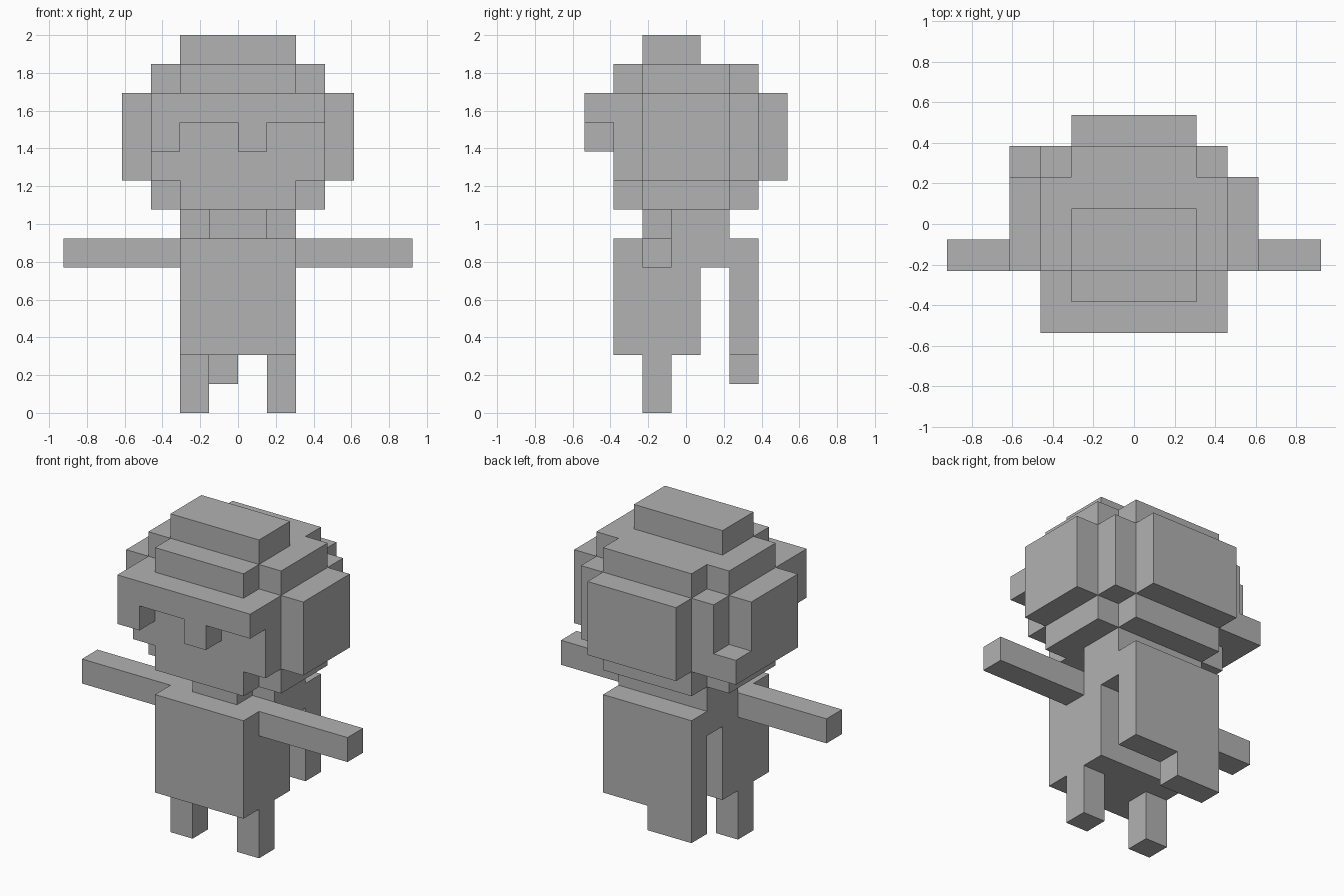
import bpy, bmesh, math
from mathutils import Vector

if "Cube" in bpy.data.objects:
    bpy.data.objects.remove(bpy.data.objects["Cube"])

U = 2 / 13                      # size of one block
SHIFT = Vector((0, -3.5, 0))    # block rows run 0..7 front to back

grey = bpy.data.materials.new("plain grey")
grey.diffuse_color = (0.445, 0.445, 0.445, 1)
grey.use_nodes = True
grey.node_tree.nodes["Principled BSDF"].inputs["Base Color"].default_value = grey.diffuse_color

# each part: boxes as (x0, x1, y0, y1, z0, z1) in block units
PARTS = {
    "left_leg": [(-2, -1, 2, 3, 0, 2)],
    "right_leg": [(1, 2, 2, 3, 0, 2)],
    "torso": [(-2, 2, 1, 4, 2, 6)],
    "left_arm": [(-6, -2, 2, 3, 5, 6)],
    "right_arm": [(2, 6, 2, 3, 5, 6)],
    "neck": [(-1, 1, 2, 3, 6, 7)],
    # collar behind the neck, hanging panel and its longer corner
    "cape": [(-2, 2, 3, 5, 6, 7), (-2, 2, 4, 5, 5, 6),
             (-2, 2, 5, 6, 2, 6), (-2, 0, 5, 6, 1, 2)],
    # stepped chin, wide middle, stepped crown
    "head": [(-3, 3, 2, 5, 7, 8), (-2, 2, 1, 6, 7, 8),
             (-3, 3, 1, 6, 8, 11),
             (-3, 3, 2, 5, 11, 12), (-2, 2, 1, 6, 11, 12)],
    "left_side_hair": [(-4, -3, 2, 5, 8, 11), (-4, -3, 5, 6, 8, 9)],
    "right_side_hair": [(3, 4, 2, 5, 8, 11)],
    "back_hair": [(-2, 2, 6, 7, 8, 11)],
    # brow band with two hanging locks
    "fringe": [(-3, 3, 0, 1, 10, 11), (-3, -2, 0, 1, 9, 10), (0, 1, 0, 1, 9, 10)],
    "top_hair": [(-2, 2, 2, 4, 12, 13)],
}


def cells_of(boxes):
    return {(x, y, z) for a, b, c, d, e, f in boxes
            for x in range(a, b) for y in range(c, d) for z in range(e, f)}


def build(name, cells, solid):
    """Make the exposed skin of a group of blocks."""
    bm = bmesh.new()
    for cell in sorted(cells):
        centre = Vector(cell) + Vector((0.5, 0.5, 0.5)) + SHIFT
        for axis in range(3):
            for sign in (-1, 1):
                near = list(cell)
                near[axis] += sign
                if tuple(near) in solid:
                    continue
                n, u, v = Vector(), Vector(), Vector()
                n[axis] = sign * 0.5
                u[(axis + 1) % 3] = 0.5
                v[(axis + 2) % 3] = 0.5 * sign
                bm.faces.new([bm.verts.new((centre + n + u * i + v * j) * U)
                              for i, j in ((-1, -1), (1, -1), (1, 1), (-1, 1))])
    bmesh.ops.remove_doubles(bm, verts=bm.verts[:], dist=1e-4)
    bmesh.ops.dissolve_limit(bm, angle_limit=math.radians(1),
                             verts=bm.verts[:], edges=bm.edges[:])
    mesh = bpy.data.meshes.new(name)
    bm.to_mesh(mesh)
    bm.free()
    mesh.materials.append(grey)
    bpy.context.collection.objects.link(bpy.data.objects.new(name, mesh))


groups = {name: cells_of(boxes) for name, boxes in PARTS.items()}
solid = set().union(*groups.values())
for name, cells in groups.items():
    build(name, cells, solid)
